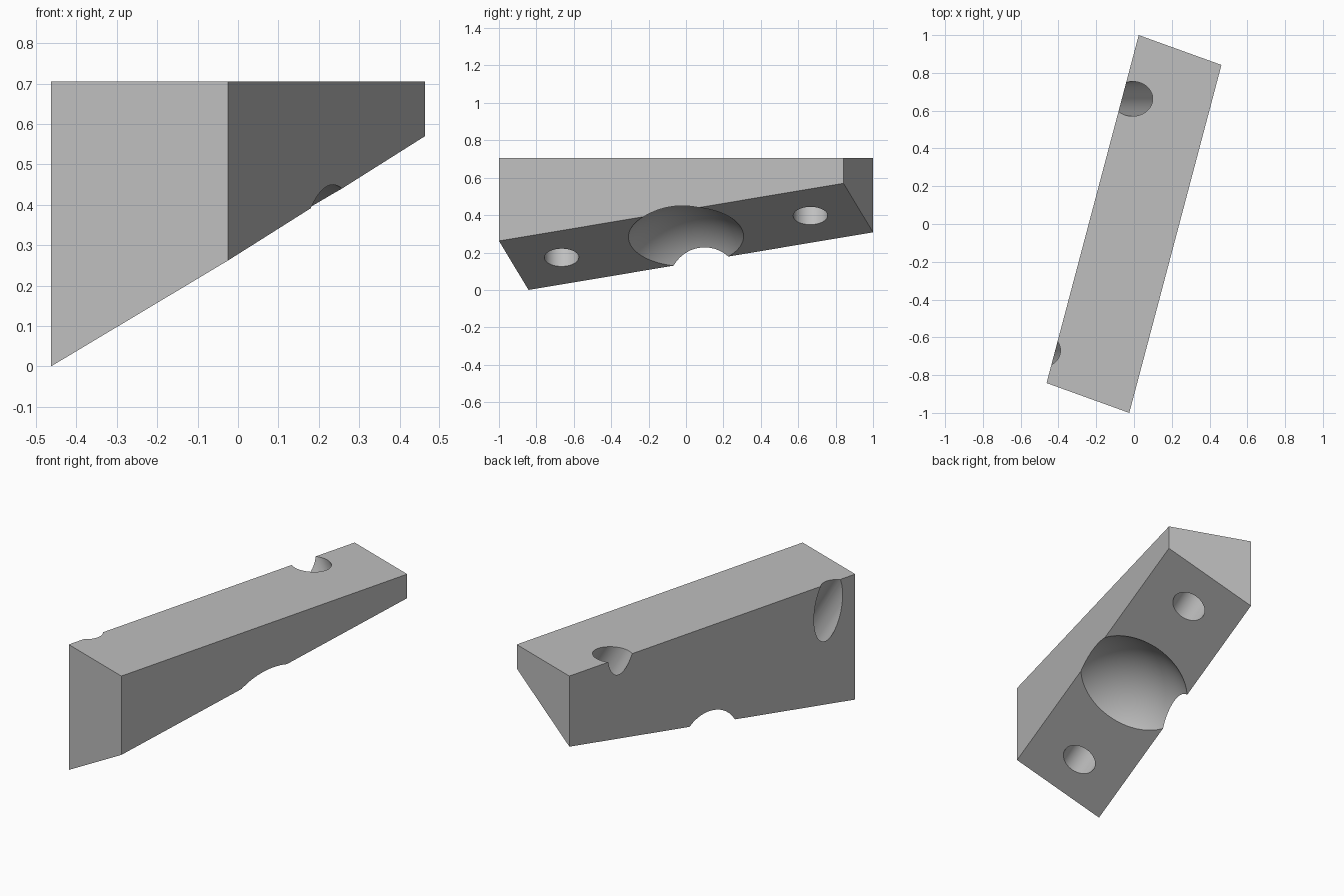
import bpy
import bmesh
import math
from mathutils import Vector

if "Cube" in bpy.data.objects:
    bpy.data.objects.remove(bpy.data.objects["Cube"], do_unlink=True)

TOP = 0.705
SLOPE_X, SLOPE_Y, MID = 0.601, 0.008, 0.285


def underside(x, y):
    """Point on the sloping lower plane."""
    return Vector((x, y, MID + SLOPE_X * x + SLOPE_Y * y))


down = Vector((SLOPE_X, SLOPE_Y, -1)).normalized()
tilt = down.to_track_quat('Z', 'Y').to_euler()

grey = bpy.data.materials.new("light grey")
grey.use_nodes = True
colour = (0.52, 0.52, 0.52, 1)
grey.diffuse_color = colour
grey.node_tree.nodes["Principled BSDF"].inputs["Base Color"].default_value = colour

# Wedge block: skewed outline, level top, sloping underside
outline = [(-0.463, -0.842), (-0.025, -1.0), (0.463, 0.842), (0.025, 1.0)]
bm = bmesh.new()
low = [bm.verts.new(underside(x, y)) for x, y in outline]
high = [bm.verts.new((x, y, TOP)) for x, y in outline]
bm.faces.new(low[::-1])
bm.faces.new(high)
for i in range(4):
    j = (i + 1) % 4
    bm.faces.new((low[i], low[j], high[j], high[i]))
bmesh.ops.recalc_face_normals(bm, faces=bm.faces)
mesh = bpy.data.meshes.new("wedge_block")
bm.to_mesh(mesh)
bm.free()
block = bpy.data.objects.new("wedge_block", mesh)
bpy.context.collection.objects.link(block)
mesh.materials.append(grey)

cutters = []


def keep_cutter(name):
    cutter = bpy.context.object
    cutter.name = name
    cutter.hide_render = True
    cutter.data.materials.append(grey)
    cutters.append(cutter)


# Round bowl in the underside
bpy.ops.mesh.primitive_uv_sphere_add(segments=96, ring_count=64, radius=0.43,
                                     location=underside(0, 0) + down * 0.3,
                                     rotation=tilt)
keep_cutter("bowl_cutter")

# Two bolt holes square to the underside
for side, name in ((-1, "front_hole_cutter"), (1, "back_hole_cutter")):
    bpy.ops.mesh.primitive_cylinder_add(vertices=64, radius=0.092, depth=3,
                                        location=underside(0.177 * side, 0.665 * side),
                                        rotation=tilt)
    keep_cutter(name)

# Cut the block, then drop the cutters
bpy.ops.object.select_all(action='DESELECT')
block.select_set(True)
bpy.context.view_layer.objects.active = block
for cutter in cutters:
    cut = block.modifiers.new(cutter.name, 'BOOLEAN')
    cut.operation = 'DIFFERENCE'
    cut.solver = 'EXACT'
    cut.object = cutter
    bpy.ops.object.modifier_apply(modifier=cut.name)
for cutter in cutters:
    bpy.data.objects.remove(cutter, do_unlink=True)

bpy.ops.object.shade_smooth_by_angle(angle=math.radians(25))
